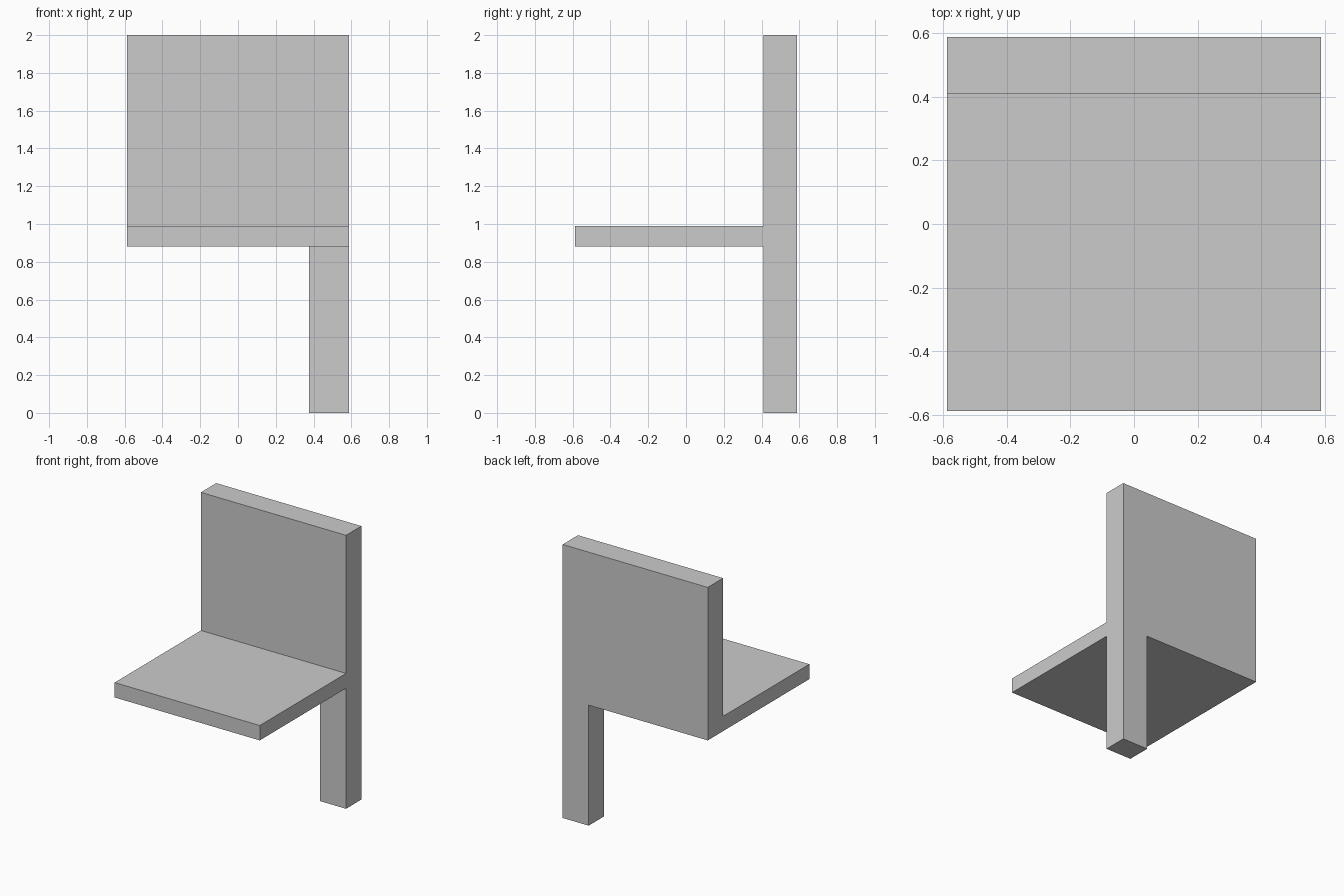
import bpy, bmesh
from mathutils import Vector

if "Cube" in bpy.data.objects:
    bpy.data.objects.remove(bpy.data.objects["Cube"])

W = 0.587                      # half width and half depth
BACK_Y = 0.41                  # front face of the backrest
SEAT_LOW, SEAT_TOP, TOP = 0.881, 0.99, 2.0
LEG_X = 0.376                  # inner side of the leg

bm = bmesh.new()

# Seat and backrest: one L-shaped side profile extruded across the width
profile = [(-W, SEAT_LOW), (W, SEAT_LOW), (W, TOP),
           (BACK_Y, TOP), (BACK_Y, SEAT_TOP), (-W, SEAT_TOP)]
side = bm.faces.new([bm.verts.new((-W, y, z)) for y, z in profile])
ext = bmesh.ops.extrude_face_region(bm, geom=[side], use_keep_orig=True)
bmesh.ops.translate(bm, vec=(2 * W, 0, 0),
                    verts=[v for v in ext["geom"] if isinstance(v, bmesh.types.BMVert)])
bmesh.ops.recalc_face_normals(bm, faces=bm.faces[:])

# Leg: cut out its footprint under the backrest and pull it to the floor
for co, no in (((LEG_X, 0, 0), (1, 0, 0)), ((0, BACK_Y, 0), (0, 1, 0))):
    bmesh.ops.bisect_plane(bm, geom=bm.verts[:] + bm.edges[:] + bm.faces[:],
                           plane_co=co, plane_no=no, dist=1e-5)
centre = Vector(((LEG_X + W) / 2, (BACK_Y + W) / 2, SEAT_LOW))
foot = min(bm.faces, key=lambda f: (f.calc_center_median() - centre).length)
ext = bmesh.ops.extrude_face_region(bm, geom=[foot])
for v in ext["geom"]:
    if isinstance(v, bmesh.types.BMVert):
        v.co.z = 0.0
if foot.is_valid:
    bmesh.ops.delete(bm, geom=[foot], context='FACES_ONLY')

# Merge the coplanar pieces
bmesh.ops.dissolve_limit(bm, angle_limit=0.01, verts=bm.verts[:], edges=bm.edges[:])
bmesh.ops.recalc_face_normals(bm, faces=bm.faces[:])

mesh = bpy.data.meshes.new("chair")
bm.to_mesh(mesh)
bm.free()
bpy.context.collection.objects.link(bpy.data.objects.new("chair", mesh))
